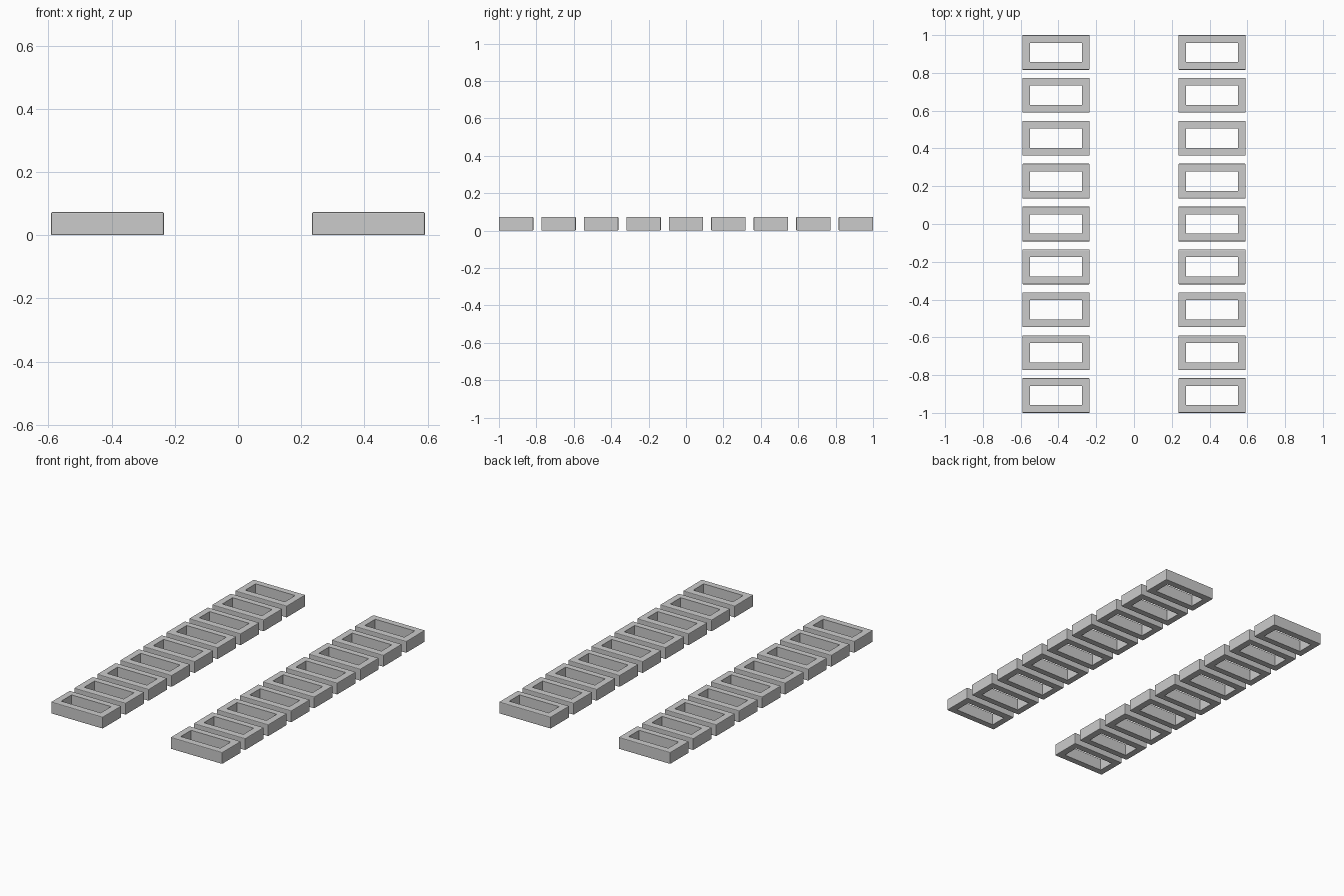
import bpy, bmesh

if "Cube" in bpy.data.objects:
    bpy.data.objects.remove(bpy.data.objects["Cube"])

W, L, H = 0.357, 0.184, 0.073      # outer block size
WALL_X, WALL_Y = 0.042, 0.041      # wall thickness around the opening
COUNT, CENTRE_X = 9, 0.413
PITCH = (2.0 - L) / (COUNT - 1)


def frame_mesh():
    """Rectangular block with an open through-hole and softened outer edges."""
    bm = bmesh.new()

    def loop(hx, hy, z):
        return [bm.verts.new((sx * hx, sy * hy, z))
                for sx, sy in ((-1, -1), (1, -1), (1, 1), (-1, 1))]

    ob, ot = loop(W / 2, L / 2, 0), loop(W / 2, L / 2, H)
    ix, iy = W / 2 - WALL_X, L / 2 - WALL_Y
    ib, it = loop(ix, iy, 0), loop(ix, iy, H)
    for a, b in ((ob, ot), (ot, it), (it, ib), (ib, ob)):
        for i in range(4):
            j = (i + 1) % 4
            bm.faces.new((a[i], a[j], b[j], b[i]))
    bmesh.ops.recalc_face_normals(bm, faces=bm.faces)
    outer = set(ob + ot)
    edges = [e for e in bm.edges if e.verts[0] in outer and e.verts[1] in outer]
    bmesh.ops.bevel(bm, geom=edges, offset=0.004, segments=2, profile=0.5,
                    affect='EDGES')
    me = bpy.data.meshes.new("hollow_block")
    bm.to_mesh(me)
    bm.free()
    return me


# Two parallel rows of hollow blocks
mesh = frame_mesh()
for side, sx in (("left", -1), ("right", 1)):
    for i in range(COUNT):
        ob = bpy.data.objects.new(f"{side}_hollow_block_{i + 1}", mesh)
        ob.location = (sx * CENTRE_X, -1 + L / 2 + i * PITCH, 0)
        bpy.context.collection.objects.link(ob)
